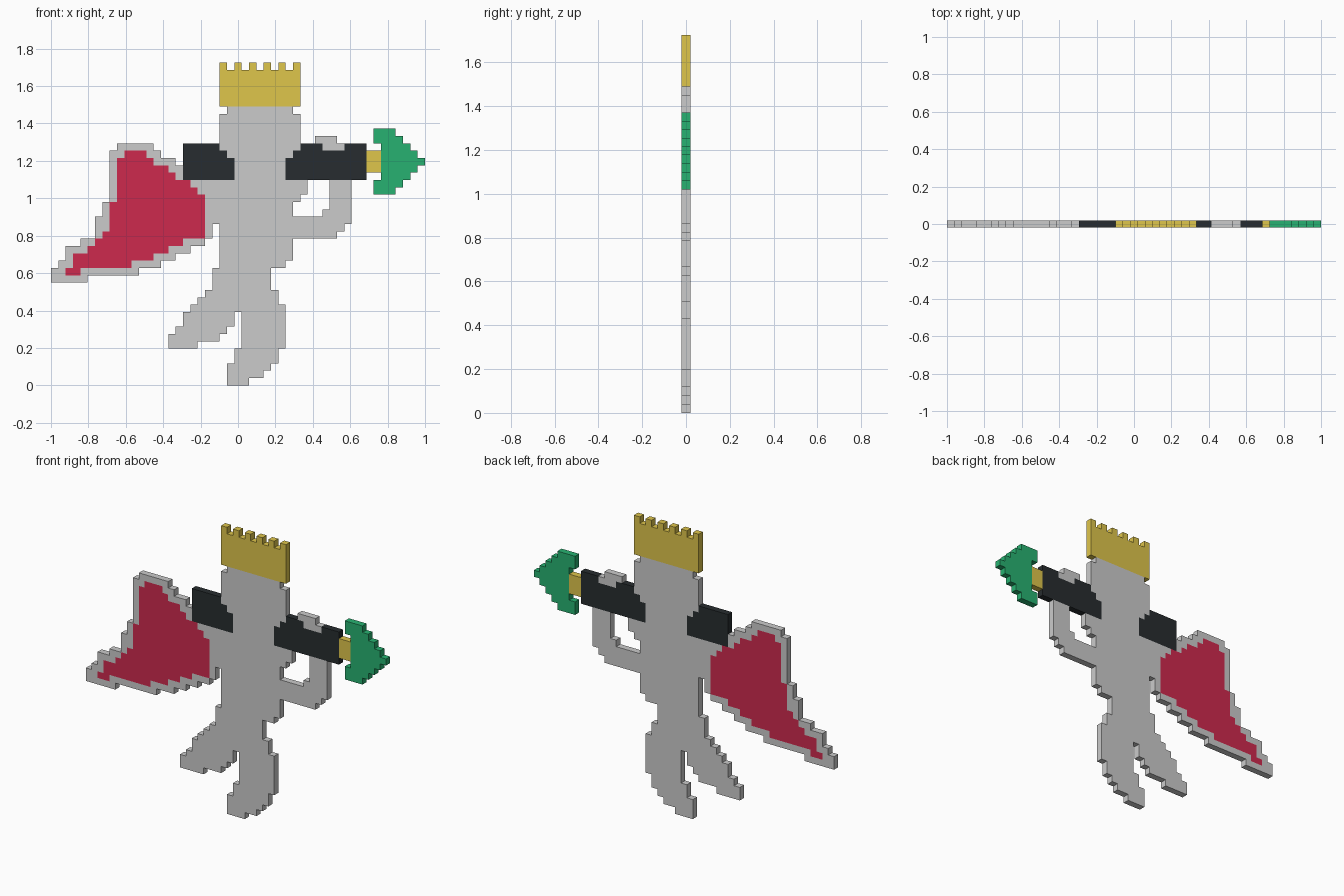
import bpy, bmesh

if "Cube" in bpy.data.objects:
    bpy.data.objects.remove(bpy.data.objects["Cube"])

PX = 2 / 51          # size of one pixel cell; the figure is 51 x 44 cells, one cell thick
grid = {}            # (column, row) -> part name


def paint(name, row, bands):
    """Fill stepped bands from the bottom up: (rows, first column, end column)."""
    for rows, x0, x1 in bands:
        for r in range(row, row + rows):
            for c in range(x0, x1):
                grid[c, r] = name
        row += rows


def material(name, rgb):
    m = bpy.data.materials.new(name)
    m.diffuse_color = tuple(v ** 2.2 for v in rgb) + (1,)
    m.use_nodes = True
    m.node_tree.nodes["Principled BSDF"].inputs["Base Color"].default_value = m.diffuse_color
    return m


def build(name, mat):
    """Turn the cells of one part into a slab."""
    bm = bmesh.new()
    verts = {}

    def vert(c, r):
        if (c, r) not in verts:
            verts[c, r] = bm.verts.new((c * PX - 1, -PX / 2, r * PX))
        return verts[c, r]

    for (c, r), part in grid.items():
        if part == name:
            bm.faces.new([vert(c, r), vert(c + 1, r), vert(c + 1, r + 1), vert(c, r + 1)])
    # keep the front faces and extrude a copy to the back
    ext = bmesh.ops.extrude_face_region(bm, geom=bm.faces[:], use_keep_orig=True)
    moved = [g for g in ext["geom"] if isinstance(g, bmesh.types.BMVert)]
    bmesh.ops.translate(bm, verts=moved, vec=(0, PX, 0))
    bmesh.ops.recalc_face_normals(bm, faces=bm.faces[:])
    mesh = bpy.data.meshes.new(name)
    bm.to_mesh(mesh)
    bm.free()
    if mat:
        mesh.materials.append(mat)
    bpy.context.collection.objects.link(bpy.data.objects.new(name, mesh))


# Cape edge, then the red lining painted over it
paint("cape_trim", 14, [(1, 0, 5), (1, 0, 12), (1, 1, 15), (1, 2, 17), (1, 2, 19),
                        (1, 4, 21), (2, 6, 22), (1, 6, 23), (2, 7, 23), (3, 8, 23),
                        (2, 8, 18), (1, 8, 17), (1, 8, 15), (1, 9, 14)])
paint("cape_lining", 15, [(1, 2, 4), (1, 3, 11), (1, 3, 14), (1, 5, 16), (1, 6, 18),
                          (1, 7, 21), (4, 8, 21), (1, 9, 21), (1, 9, 20), (1, 9, 19),
                          (1, 9, 17), (1, 9, 16), (1, 9, 14), (1, 10, 13)])

# Legs, torso and head
paint("left_leg", 5, [(1, 16, 20), (1, 16, 23), (1, 17, 24), (2, 18, 25)])
paint("right_leg", 0, [(1, 24, 27), (1, 24, 29), (1, 24, 30), (2, 25, 31), (5, 26, 32)])
paint("torso", 10, [(1, 19, 32), (1, 20, 31), (1, 21, 31), (3, 22, 30), (1, 23, 32),
                    (8, 23, 33), (1, 23, 34), (2, 23, 35)])
paint("head", 28, [(3, 25, 32), (1, 24, 33), (5, 23, 34), (1, 24, 33)])

# Bent arm below the tube
paint("bent_arm", 20, [(1, 33, 39), (1, 33, 40), (1, 33, 41), (1, 37, 41), (5, 38, 41)])

# Dark tube passing behind the head, with the gripping hand on top
paint("tube", 28, [(3, 18, 25), (1, 18, 24), (1, 18, 23)])
paint("tube", 28, [(3, 32, 43), (1, 33, 43), (1, 34, 43)])
paint("hand", 32, [(1, 37, 40), (1, 36, 39)])

# Arrow: gold shaft and symmetric green head
paint("arrow_shaft", 29, [(3, 43, 45)])
for i in range(9):
    off = abs(i - 4)
    paint("arrow_head", 26 + i, [(1, 44 if off > 2 else 45, 51 - off)])

# Crown band with six teeth
paint("crown", 38, [(5, 23, 34)])
for c in range(23, 34, 2):
    paint("crown", 43, [(1, c, c + 1)])

# Build every painted part
gold = material("gold", (0.87, 0.77, 0.30))
green = material("green", (0.17, 0.69, 0.44))
red = material("red", (0.80, 0.18, 0.31))
dark = material("dark", (0.17, 0.19, 0.20))
colours = {"cape_lining": red, "tube": dark, "arrow_shaft": gold,
           "arrow_head": green, "crown": gold}
for part in sorted(set(grid.values())):
    build(part, colours.get(part))
